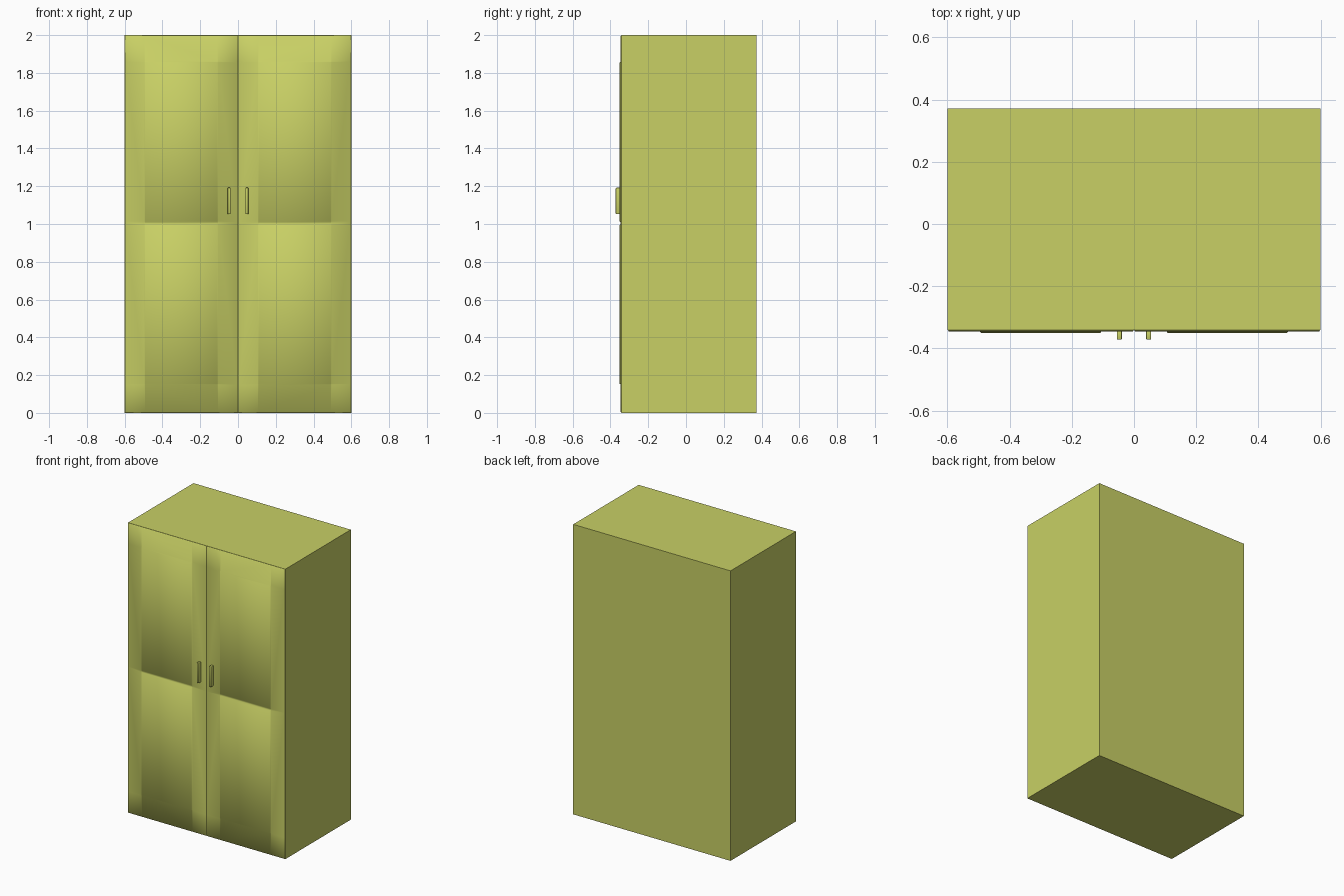
import bpy, bmesh

if "Cube" in bpy.data.objects:
    bpy.data.objects.remove(bpy.data.objects["Cube"])

mat = bpy.data.materials.new("yellow_green_paint")
mat.diffuse_color = (0.58, 0.63, 0.13, 1)
mat.use_nodes = True
mat.node_tree.nodes["Principled BSDF"].inputs["Base Color"].default_value = mat.diffuse_color


def finish(name, bm):
    me = bpy.data.meshes.new(name)
    bm.to_mesh(me)
    bm.free()
    me.materials.append(mat)
    ob = bpy.data.objects.new(name, me)
    bpy.context.collection.objects.link(ob)
    return ob


def box(name, lo, hi):
    bm = bmesh.new()
    bmesh.ops.create_cube(bm, size=1)
    for v in bm.verts:
        v.co = [(a + b) / 2 + c * (b - a) for a, b, c in zip(lo, hi, v.co)]
    return finish(name, bm)


def mirror_x(ob):
    m = ob.modifiers.new("mirror", 'MIRROR')
    m.use_mirror_merge = False


def smooth(ob):
    for p in ob.data.polygons:
        p.use_smooth = True


# Carcass
FRONT = -0.341
box("cabinet_body", (-0.6, FRONT, 0), (0.6, 0.372, 2))

# Door: rounded rim, flat frame and two raised panels, shaded softly as one skin
e = 0.004
xs = [0.0005, e, 0.105, 0.105 + e, 0.495 - e, 0.495, 0.599 - e, 0.599]
zs = [0.001, e, 0.15, 0.15 + e, 0.998 - e, 0.998,
      1.01, 1.01 + e, 1.86 - e, 1.86, 1.999 - e, 1.999]


def depth(i, k):
    if i in (0, len(xs) - 1) or k in (0, len(zs) - 1):
        return FRONT
    if i in (3, 4) and k in (3, 4, 7, 8):
        return -0.351
    return -0.346


bm = bmesh.new()
grid = [[bm.verts.new((x, depth(i, k), z)) for k, z in enumerate(zs)]
        for i, x in enumerate(xs)]
for i in range(len(xs) - 1):
    for k in range(len(zs) - 1):
        bm.faces.new((grid[i][k], grid[i + 1][k],
                      grid[i + 1][k + 1], grid[i][k + 1]))
door = finish("panelled_door", bm)
smooth(door)
mirror_x(door)

# Upright pull handles beside the centre line
handle = box("door_handle", (0.039, -0.372, 1.052), (0.055, -0.344, 1.192))
bev = handle.modifiers.new("bevel", 'BEVEL')
bev.width = 0.003
bev.segments = 2
smooth(handle)
mirror_x(handle)
